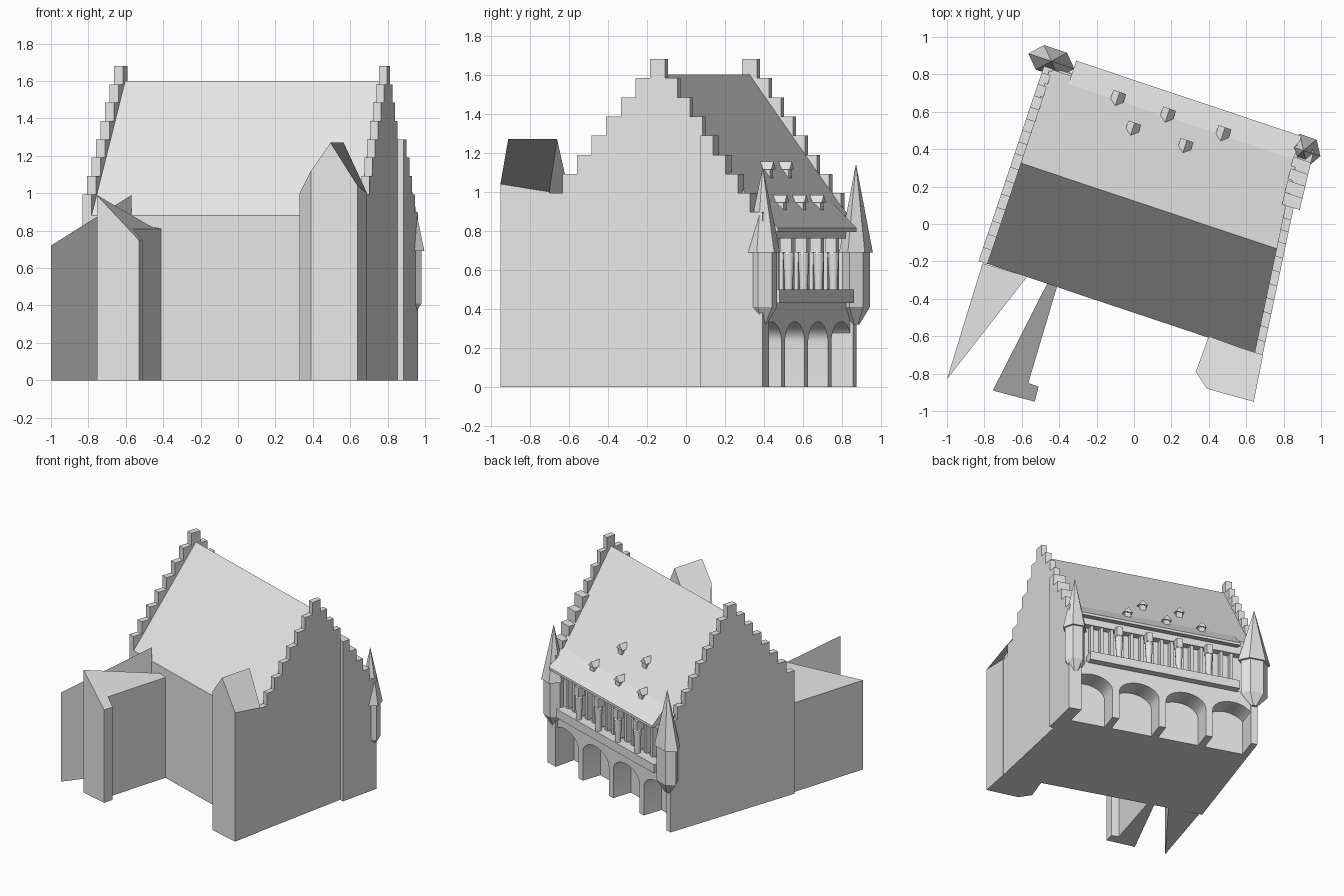
import bpy, bmesh, math
from mathutils import Vector

cube = bpy.data.objects.get("Cube")
if cube:
    bpy.data.objects.remove(cube)

stone = bpy.data.materials.new("light_grey")
stone.diffuse_color = (0.8, 0.8, 0.8, 1)
stone.use_nodes = True
stone.node_tree.nodes["Principled BSDF"].inputs["Base Color"].default_value = (0.8, 0.8, 0.8, 1)

ANGLE = math.radians(18.5)
ALONG = Vector((math.cos(ANGLE), -math.sin(ANGLE), 0))
BACK = Vector((math.sin(ANGLE), math.cos(ANGLE), 0))


def P(u, v, z):
    """Point from the building's own axes: along the ridge, backwards, up."""
    return ALONG * u + BACK * v + Vector((0, 0, z))


def loft(name, rings, smooth=False):
    """Closed solid through rings of equal point count."""
    bm = bmesh.new()
    loops = [[bm.verts.new(p) for p in ring] for ring in rings]
    for a, b in zip(loops, loops[1:]):
        for i in range(len(a)):
            j = (i + 1) % len(a)
            bm.faces.new((a[i], a[j], b[j], b[i]))
    bm.faces.new(loops[0][::-1])
    bm.faces.new(loops[-1])
    bmesh.ops.remove_doubles(bm, verts=bm.verts, dist=0.0001)
    bmesh.ops.recalc_face_normals(bm, faces=bm.faces)
    mesh = bpy.data.meshes.new(name)
    bm.to_mesh(mesh)
    bm.free()
    mesh.materials.append(stone)
    ob = bpy.data.objects.new(name, mesh)
    bpy.context.collection.objects.link(ob)
    if smooth:
        bpy.ops.object.select_all(action="DESELECT")
        ob.select_set(True)
        bpy.context.view_layer.objects.active = ob
        bpy.ops.object.shade_smooth_by_angle()
    return ob


def box(name, u0, u1, v0, v1, z0, z1):
    base = [(u0, v0), (u1, v0), (u1, v1), (u0, v1)]
    loft(name, [[P(u, v, z) for u, v in base] for z in (z0, z1)])


def tower(name, centre, ru, rv, levels, sides):
    """Stacked rings of (scale, height) around a centre."""
    rings = []
    for s, z in levels:
        ring = []
        for i in range(sides):
            a = math.tau * i / sides
            ring.append(P(centre[0] + ru * s * math.cos(a), centre[1] + rv * s * math.sin(a), z))
        rings.append(ring)
    loft(name, rings, smooth=sides > 8)


def wing(name, plan):
    """Block on a world footprint whose corners have their own top heights."""
    loft(name, [[Vector((x, y, 0)) for x, y, z in plan], [Vector(p) for p in plan]])


# Main hall with the steep roof and the recess for the gallery
RIDGE = 0.117
hall = [(-0.45, 0), (-0.45, 0.88), (RIDGE, 1.6), (0.645, 0.88),
        (0.6, 0.8), (0.6, 0.4), (0.5, 0.4), (0.5, 0)]
loft("main_hall", [[P(-0.69, v, z) for v, z in hall],
                   [P(0.84 - 0.116 * (v + 0.45), v, z) for v, z in hall]])


# Stepped gables
def steps(first, last):
    """Step spans (start, end, top); step 0 is the pinnacle."""
    spans = []
    for k in range(first, last + 1):
        top = 1.68 - 0.098 * abs(k)
        if k < 0:
            end = RIDGE - 0.04 + 0.0755 * (k + 1)
            spans.append((end - 0.0755, end, top))
        elif k == 0:
            spans.append((RIDGE - 0.04, RIDGE + 0.04, top))
        else:
            end = RIDGE + 0.04 + 0.065 * k
            spans.append((end - 0.065, end, top))
    return spans


def gable(name, first, last, outer, thickness):
    spans = steps(first, last)
    outline = [(spans[0][0], 0)]
    for a, b, top in spans:
        outline += [(a, top), (b, top)]
    outline.append((spans[-1][1], 0))
    loft(name, [[P(outer(v), v, z) for v, z in outline],
                [P(outer(v) + thickness, v, z) for v, z in outline]])


gable("left_gable", -7, 8, lambda v: -0.725, 0.05)
gable("right_gable_front", -7, 3, lambda v: 0.875 - 0.116 * (v + 0.45), -0.045)
gable("right_gable_back", 4, 8, lambda v: 0.817 - 0.09 * (v - 0.347), -0.1)

# Front wings
wing("right_wing", [(0.64, -0.95, 1.04), (0.495, -0.91, 1.27), (0.39, -0.88, 1.12),
                    (0.33, -0.79, 1.0), (0.4, -0.6, 1.0), (0.565, -0.66, 1.27),
                    (0.69, -0.7, 1.0)])
wing("left_wing", [(-1, -0.83, 0.72), (-0.57, -0.28, 0.99), (-0.81, -0.21, 0.72)])
wing("middle_wing", [(-0.755, -0.89, 0.99), (-0.53, -0.95, 0.75), (-0.51, -0.87, 0.75),
                     (-0.565, -0.85, 0.81), (-0.41, -0.33, 0.81), (-0.46, -0.31, 0.82)])

# Arcade of four arches
BAY, HALF = 0.375, 0.16
left_end = -0.72
arcade = [(left_end, 0)]
for bay in range(4):
    mid = left_end + BAY * (bay + 0.5)
    arcade.append((mid - HALF, 0))
    for i in range(17):
        a = math.pi * (1 - i / 16)
        arcade.append((mid + HALF * math.cos(a), 0.23 + 0.105 * math.sin(a)))
    arcade.append((mid + HALF, 0))
right_end = left_end + 4 * BAY
arcade += [(right_end, 0), (right_end, 0.41), (left_end, 0.41)]
loft("arcade", [[P(u, v, z) for u, z in arcade] for v in (0.49, 0.66)], smooth=True)

# Gallery: parapet, lintel, mullions and figures
box("gallery_floor", -0.7, 0.75, 0.58, 0.66, 0.4, 0.44)
box("parapet", -0.57, 0.63, 0.63, 0.715, 0.43, 0.5)
box("lintel", -0.68, 0.74, 0.59, 0.655, 0.76, 0.83)
for i in range(15):
    u = -0.53 + i * 0.08
    box("mullion", u - 0.012, u + 0.012, 0.59, 0.645, 0.5, 0.78)
for i in range(4):
    u = 0.03 + (i - 1.5) * 0.24
    tower("figure", (u, 0.685), 0.03, 0.03, [(0.7, 0.5), (0.75, 0.54), (1, 0.68), (0.8, 0.69)], 12)
    box("figure_canopy", u - 0.024, u + 0.024, 0.65, 0.708, 0.69, 0.765)

# Flared eave over the gallery
eave = [(0.6, 0.942), (0.73, 0.815), (0.73, 0.795), (0.6, 0.83)]
loft("eave", [[P(u, v, z) for v, z in eave] for u in (-0.57, 0.7)])

# Corner turrets with spires
for side, centre, ru, rv, tip in (("left", (-0.695, 0.685), 0.13, 0.08, 1.14),
                                  ("right", (0.735, 0.66), 0.095, 0.09, 1.125)):
    tower(side + "_turret", centre, ru, rv, [(0.2, 0.32), (0.82, 0.41), (0.82, 0.7)], 6)
    tower(side + "_spire", centre, ru, rv, [(1, 0.69), (0.01, tip)], 6)

# Roof dormers
for u, v, z in ((-0.296, 0.645, 0.9), (-0.015, 0.645, 0.9), (0.298, 0.645, 0.9),
                (-0.168, 0.515, 1.07), (0.127, 0.515, 1.07)):
    box("dormer", u - 0.024, u + 0.024, v - 0.1, v - 0.01, z - 0.02, z + 0.05)
    roof = [(u - 0.036, z + 0.045), (u, z + 0.085), (u + 0.036, z + 0.045)]
    loft("dormer_roof", [[P(a, b, h) for a, h in roof] for b in (v - 0.1, v)])
